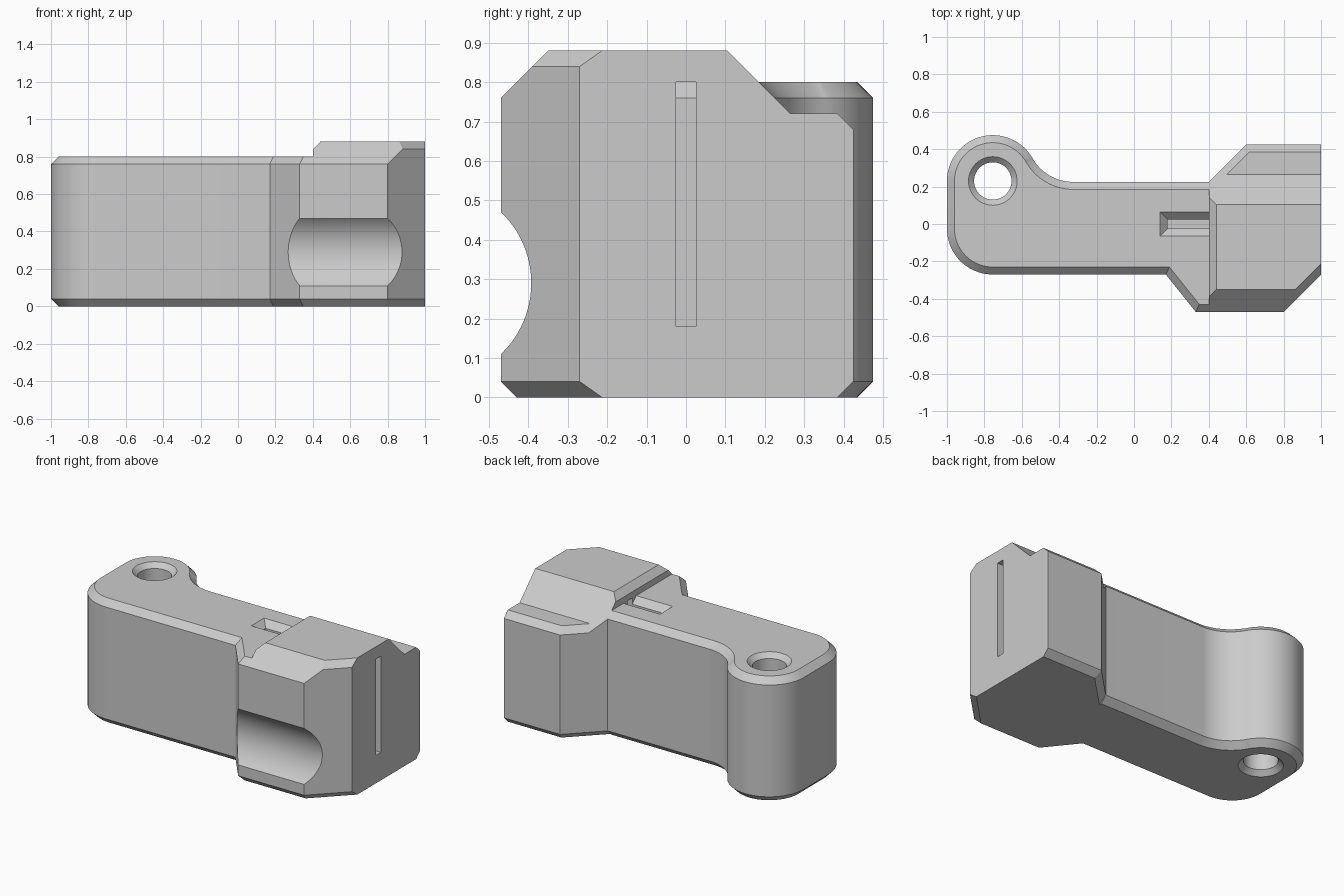
import bpy, bmesh
from math import sin, cos, radians, pi
from mathutils import Vector

if "Cube" in bpy.data.objects:
    bpy.data.objects.remove(bpy.data.objects["Cube"], do_unlink=True)

grey = bpy.data.materials.new("plain_grey")
grey.use_nodes = True
grey.diffuse_color = (0.6, 0.6, 0.6, 1)
grey.node_tree.nodes["Principled BSDF"].inputs["Base Color"].default_value = (0.6, 0.6, 0.6, 1)


def make(name, bm):
    bmesh.ops.recalc_face_normals(bm, faces=bm.faces)
    mesh = bpy.data.meshes.new(name)
    bm.to_mesh(mesh)
    bm.free()
    mesh.materials.append(grey)
    ob = bpy.data.objects.new(name, mesh)
    bpy.context.collection.objects.link(ob)
    return ob


def loft(rings):
    """Solid through (loop, height) rings of equal point count."""
    bm = bmesh.new()
    rows = [[bm.verts.new((x, y, z)) for x, y in loop] for loop, z in rings]
    bm.faces.new(rows[0])
    bm.faces.new(rows[-1])
    for a, b in zip(rows, rows[1:]):
        for i in range(len(a)):
            bm.faces.new((a[i - 1], a[i], b[i], b[i - 1]))
    return bm


def cut(bm, point, normal):
    """Slice away everything beyond a plane and cap the opening."""
    res = bmesh.ops.bisect_plane(bm, geom=bm.verts[:] + bm.edges[:] + bm.faces[:],
                                 plane_co=point, plane_no=normal, clear_outer=True)
    edges = [e for e in res["geom_cut"] if isinstance(e, bmesh.types.BMEdge) and e.is_boundary]
    if edges:
        bmesh.ops.contextual_create(bm, geom=edges)


def boolean(ob, tool, operation):
    mod = ob.modifiers.new("bool", "BOOLEAN")
    mod.operation, mod.solver, mod.object = operation, "EXACT", tool
    bpy.context.view_layer.objects.active = ob
    bpy.ops.object.modifier_apply(modifier=mod.name)


def arc(cx, cy, r, a, b, n):
    return [(cx + r * cos(radians(a + (b - a) * i / n)),
             cy + r * sin(radians(a + (b - a) * i / n))) for i in range(n + 1)]


def inset(loop, d):
    """Mitred inward offset of a counter-clockwise loop."""
    out, pts = [], [Vector(p) for p in loop]
    for i, p in enumerate(pts):
        u = (p - pts[i - 1]).normalized()
        v = (pts[(i + 1) % len(pts)] - p).normalized()
        n1, n2 = Vector((-u.y, u.x)), Vector((-v.y, v.x))
        out.append(tuple(p + (n1 + n2) * d / (1 + n1.dot(n2))))
    return out


def circle(cx, cy, r, n=48):
    return arc(cx, cy, r, 0, 360, n)[:-1]


def rect(x0, x1, y):
    return [(x0, -y), (x1, -y), (x1, y), (x0, y)]


# Arm: rounded outline with chamfered rims, trimmed where it meets the head
C = 0.04
EYE = (-0.755, 0.23)
outline = ([(0.6, 0.225)] + arc(-0.325, 0.475, 0.25, 270, 209.7, 14)
           + arc(*EYE, 0.245, 29.7, 180, 32) + arc(-0.755, -0.025, 0.245, 180, 270, 20)
           + [(0.17, -0.27), (0.33, -0.47), (0.6, -0.47)])
rim = inset(outline, C)
bm = loft([(rim, 0), (outline, C), (outline, 0.8 - C), (rim, 0.8)])
cut(bm, (0.4, 0, 0), (1, 0, 0))
arm = make("arm", bm)

# Head: two convex blocks sharing the same plan
FRONT, CORNER = ((0, -0.47), (0, -1)), ((1, -0.27), (1, -1))
RIGHT, BACK = ((1, 0), (1, 0)), ((0, 0.425), (0, 1))
BACK_CORNER, INNER = ((0.4, 0.225), (-1, 1)), ((0.4, 0), (-1, 0))


def block(name, bottom, top, chamfers):
    bm = loft([(rect(0, 2, 1), bottom), (rect(0, 2, 1), top)])
    for p, n in (FRONT, CORNER, RIGHT, BACK, BACK_CORNER, INNER):
        cut(bm, (*p, 0), (*n, 0))
    for (p, n), z, up in chamfers:
        cut(bm, (*p, z), Vector((*n, 0)).normalized() + Vector((0, 0, up)))
    return make(name, bm)


low_rims = [(side, C, -1) for side in (FRONT, CORNER, BACK, BACK_CORNER)]
head = block("head", 0, 0.72, low_rims + [(BACK, 0.68, 1), (BACK_CORNER, 0.68, 1)])
cap = block("head_cap", 0.5, 0.88, [(FRONT, 0.76, 1), (BACK, 0.56, 1),
                                    (CORNER, 0.84, 1), (INNER, 0.84, 1)])
boolean(head, cap, "UNION")

# Cutters: pivot hole, long slot with flared mouth, round front groove
hole = make("hole_cutter", loft([(circle(*EYE, r), z) for r, z in
                                 ((0.16, -0.03), (0.1, 0.03), (0.1, 0.77), (0.16, 0.83))]))
flared_slot = make("flared_slot_cutter", loft([
    (rect(0.18, 0.6, 0.025), 0.18), (rect(0.18, 0.6, 0.025), 0.76), (rect(0.1, 0.6, 0.105), 0.84)]))
slot = make("slot_cutter", loft([(rect(0.3, 1.1, 0.025), 0.18), (rect(0.3, 1.1, 0.025), 0.8)]))
bpy.ops.mesh.primitive_cylinder_add(vertices=96, radius=0.25, depth=3,
                                    location=(0, -0.643, 0.29), rotation=(0, pi / 2, 0))
groove = bpy.context.object
groove.name = "groove_cutter"
bpy.context.view_layer.update()

for part, tools in ((arm, (hole, flared_slot, groove)), (head, (slot, groove))):
    for tool in tools:
        boolean(part, tool, "DIFFERENCE")
for tool in (cap, hole, flared_slot, slot, groove):
    bpy.data.objects.remove(tool, do_unlink=True)

# Smooth the curves, keep the chamfers crisp
for ob in (arm, head):
    ob.data.materials.clear()
    ob.data.materials.append(grey)
    bpy.ops.object.select_all(action="DESELECT")
    ob.select_set(True)
    bpy.context.view_layer.objects.active = ob
    bpy.ops.object.shade_smooth_by_angle(angle=radians(25))
